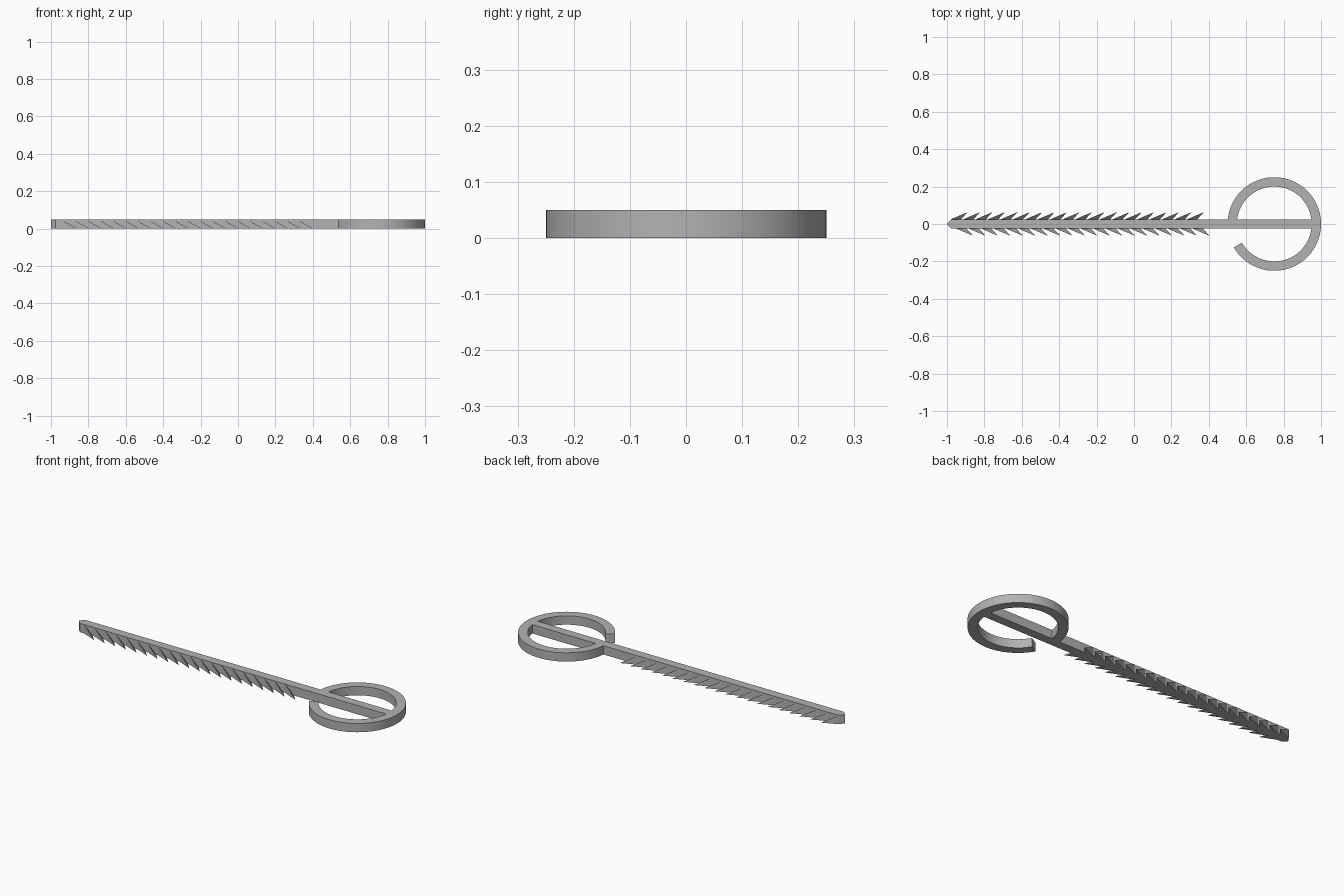
import bpy, bmesh, math

cube = bpy.data.objects.get("Cube")
if cube:
    bpy.data.objects.remove(cube, do_unlink=True)

HEIGHT, HALF = 0.05, 0.025
grey = bpy.data.materials.new("plain grey")
grey.use_nodes = True
grey.diffuse_color = (0.45, 0.45, 0.45, 1)
grey.node_tree.nodes["Principled BSDF"].inputs["Base Color"].default_value = grey.diffuse_color


def finish(name, bm):
    bmesh.ops.recalc_face_normals(bm, faces=bm.faces)
    mesh = bpy.data.meshes.new(name)
    bm.to_mesh(mesh)
    bm.free()
    mesh.materials.append(grey)
    obj = bpy.data.objects.new(name, mesh)
    bpy.context.collection.objects.link(obj)
    return obj


def extruded(name, outline):
    """Flat outline raised to the common height."""
    bm = bmesh.new()
    face = bm.faces.new([bm.verts.new((x, y, 0)) for x, y in outline])
    up = bmesh.ops.extrude_face_region(bm, geom=[face])["geom"]
    bmesh.ops.translate(bm, vec=(0, 0, HEIGHT),
                        verts=[v for v in up if isinstance(v, bmesh.types.BMVert)])
    return finish(name, bm)


def barbs(name, side, start, count=20, pitch=0.0665):
    """Row of swept barbs: sharp at the bottom, fading into the bar at the top."""
    bm = bmesh.new()
    for i in range(count):
        x = start + i * pitch
        top, root, heel, tip = [bm.verts.new(p) for p in (
            (x, side * HALF, HEIGHT),
            (x, side * HALF, 0),
            (x + 0.055, side * HALF, 0),
            (x + 0.09, side * 0.063, 0))]
        for tri in ((top, root, tip), (top, tip, heel), (root, heel, tip), (top, heel, root)):
            bm.faces.new(tri)
    return finish(name, bm)


# Shaft with a pointed end
extruded("shaft", [(-1, 0), (-0.975, -HALF), (0.96, -HALF), (0.96, HALF), (-0.975, HALF)])

# Open ring handle
steps = 80
angles = [math.radians(-150 + 330 * i / steps) for i in range(steps + 1)]
arc = lambda r: [(0.75 + r * math.cos(a), r * math.sin(a)) for a in angles]
ring = extruded("ring_handle", arc(0.25) + arc(0.2)[::-1])
bpy.context.view_layer.objects.active = ring
ring.select_set(True)
bpy.ops.object.shade_smooth_by_angle(angle=math.radians(30))

# Barbs on both sides, slightly staggered
barbs("front_barbs", -1, -0.95)
barbs("back_barbs", 1, -0.98)
